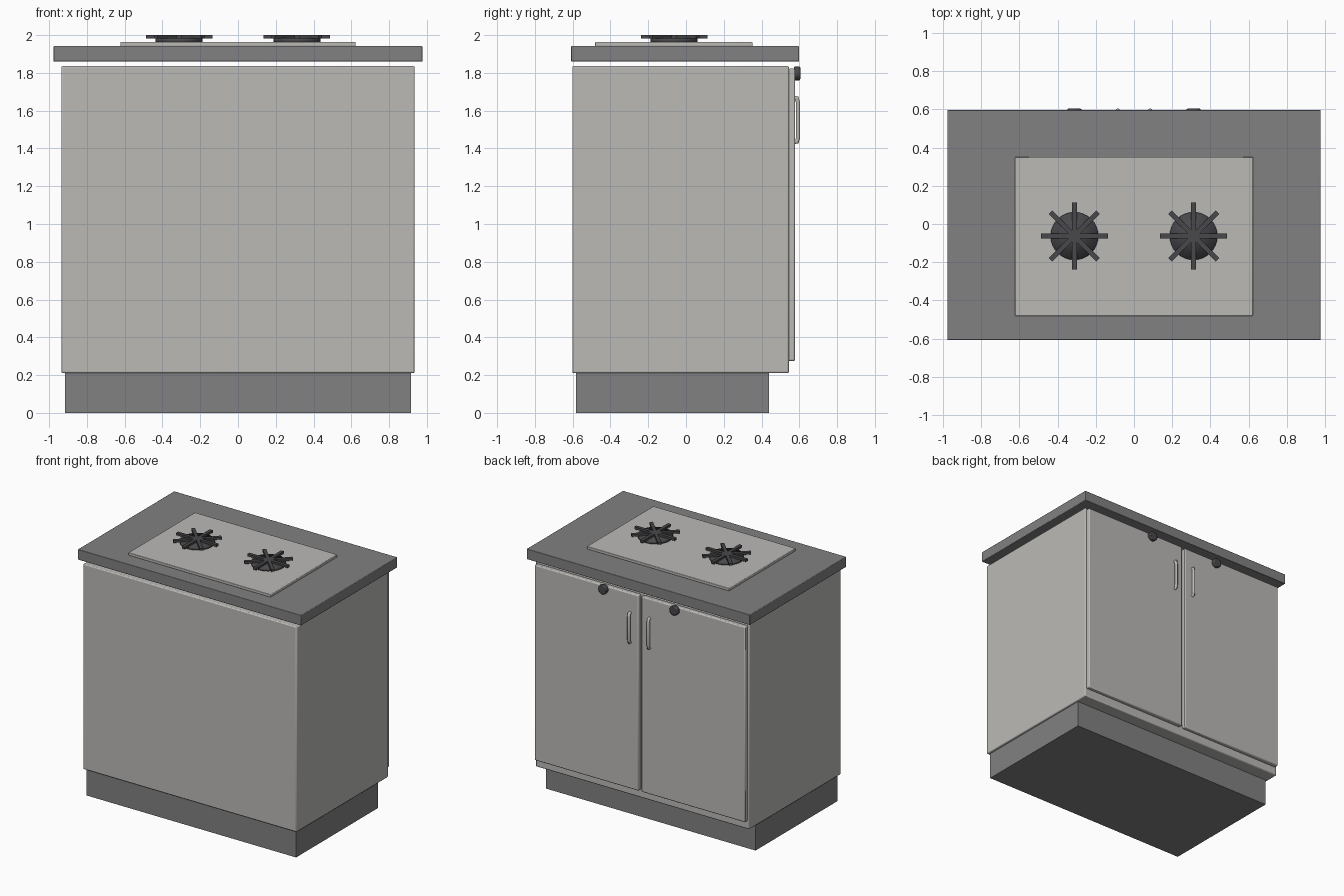
import bpy
import math

if "Cube" in bpy.data.objects:
    bpy.data.objects.remove(bpy.data.objects["Cube"])


def material(name, rgb):
    m = bpy.data.materials.new(name)
    m.use_nodes = True
    colour = (*rgb, 1)
    m.diffuse_color = colour
    m.node_tree.nodes["Principled BSDF"].inputs["Base Color"].default_value = colour
    return m


LIGHT = material("light_warm_grey", (0.50, 0.49, 0.47))
MID = material("mid_grey", (0.22, 0.22, 0.225))
DARK = material("charcoal", (0.065, 0.065, 0.07))


def finish(obj, name, mat, bevel=0, angle=30):
    obj.name = name
    obj.data.materials.append(mat)
    if bevel:
        mod = obj.modifiers.new("soft_edges", 'BEVEL')
        mod.width = bevel
        mod.segments = 2
    if obj.type == 'MESH':
        bpy.ops.object.shade_smooth_by_angle(angle=math.radians(angle))
    return obj


def box(name, x, y, z, mat, bevel=0, turn=0):
    """Box from (low, high) ranges, optionally turned about its vertical axis."""
    spans = (x, y, z)
    bpy.ops.mesh.primitive_cube_add(size=1, location=[(a + b) / 2 for a, b in spans])
    obj = bpy.context.object
    obj.scale = [b - a for a, b in spans]
    bpy.ops.object.transform_apply(location=False, rotation=False, scale=True)
    obj.rotation_euler.z = turn
    return finish(obj, name, mat, bevel)


def cylinder(name, centre, radius, depth, mat, bevel=0, tilt=0, sides=32, angle=30):
    bpy.ops.mesh.primitive_cylinder_add(vertices=sides, radius=radius, depth=depth,
                                        location=centre, rotation=(tilt, 0, 0))
    return finish(bpy.context.object, name, mat, bevel, angle)


def handle(name, x):
    """Slim bow handle swept along a short path."""
    curve = bpy.data.curves.new(name, 'CURVE')
    curve.dimensions = '3D'
    curve.bevel_depth = 0.012
    curve.bevel_resolution = 3
    curve.use_fill_caps = True
    path = [(0.57, 1.434), (0.588, 1.436), (0.593, 1.46),
            (0.593, 1.64), (0.588, 1.666), (0.57, 1.668)]
    spline = curve.splines.new('POLY')
    spline.points.add(len(path) - 1)
    for point, (y, z) in zip(spline.points, path):
        point.co = (x, y, z, 1)
    spline.use_smooth = True
    obj = bpy.data.objects.new(name, curve)
    bpy.context.collection.objects.link(obj)
    finish(obj, name, LIGHT)


# Cabinet, plinth, worktop and hob plate
box("plinth", (-0.917, 0.917), (-0.583, 0.44), (0, 0.22), MID)
box("cabinet", (-0.935, 0.935), (-0.602, 0.545), (0.21, 1.836), LIGHT, 0.008)
box("worktop", (-0.977, 0.977), (-0.608, 0.598), (1.86, 1.942), MID, 0.004)
box("hob_plate", (-0.623, 0.623), (-0.482, 0.352), (1.94, 1.963), LIGHT, 0.004)

for side, s in (("right", -1), ("left", 1)):
    # Door with handle and knob
    box(side + "_door", sorted((s * 0.013, s * 0.922)), (0.54, 0.578),
        (0.275, 1.822), LIGHT, 0.008)
    handle(side + "_handle", s * 0.085)
    cylinder(side + "_knob", (s * 0.312, 0.588, 1.797), 0.037, 0.034, DARK,
             0.007, math.pi / 2, 16)
    cylinder(side + "_knob_stem", (s * 0.312, 0.558, 1.797), 0.02, 0.04, DARK,
             0, math.pi / 2, 16)

    # Burner disc and star shaped grate
    cylinder(side + "_burner", (s * 0.312, -0.063, 1.972), 0.125, 0.024, DARK, angle=180)
    for k in range(4):
        box(f"{side}_grate_bar_{k + 1}", (s * 0.312 - 0.176, s * 0.312 + 0.176),
            (-0.076, -0.05), (1.982, 2.0), DARK, 0, k * math.pi / 4)
